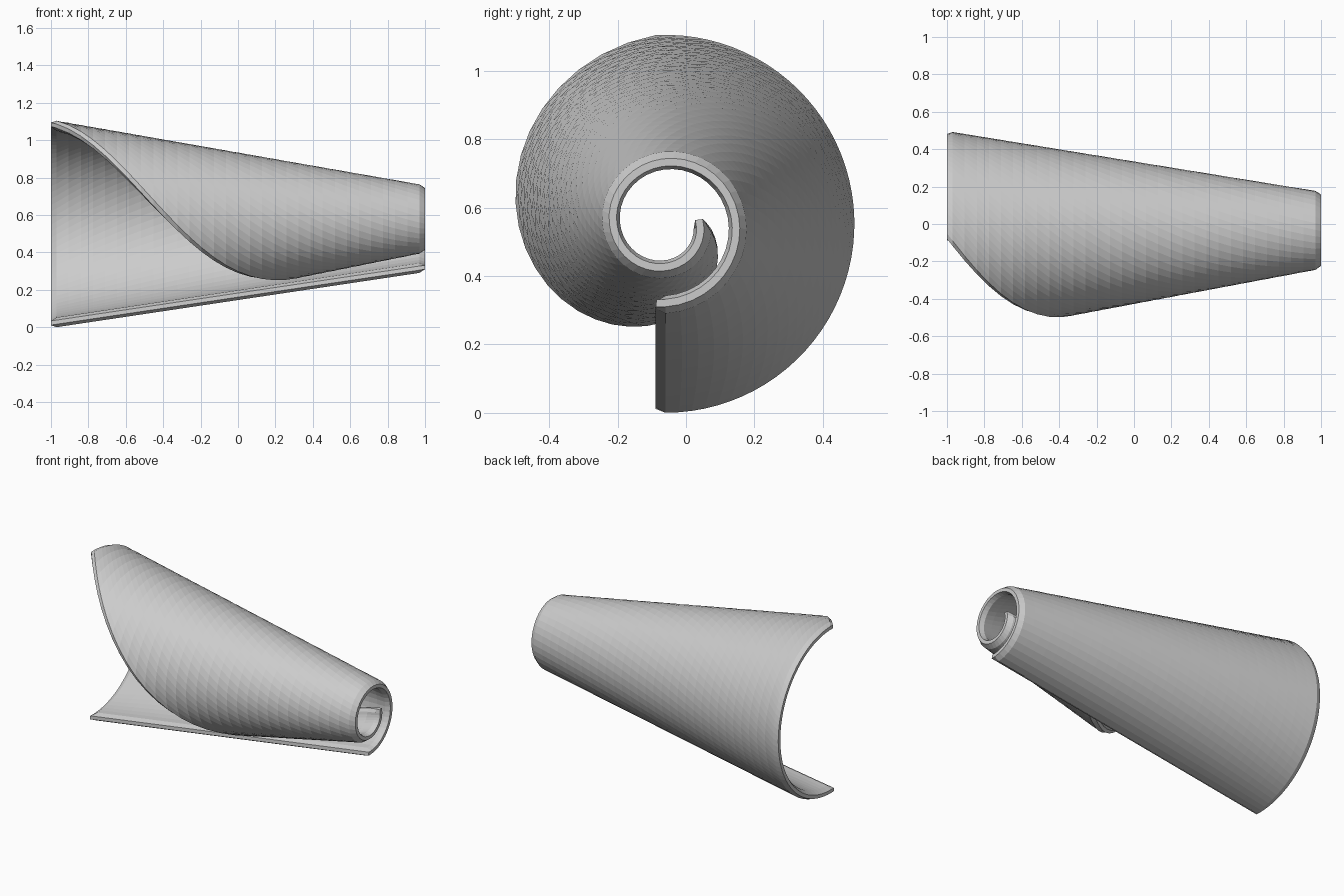
import bpy, bmesh
from math import radians, sin, cos

if "Cube" in bpy.data.objects:
    bpy.data.objects.remove(bpy.data.objects["Cube"])

CY, CZ = -0.06, 0.553       # roll axis
THICK, BEV, DROP = 0.052, 0.03, 0.015
NX, NP = 30, 46             # segments along and around


def outer_radius(x, a):
    """Cone narrowing along x, spiralling inward at the small end."""
    t = (x + 1) / 2
    small = 0.26 - 0.135 * (a + 97) / 462
    return 0.557 * (1 - t) + small * t


def angles(x):
    """Start angle, end angle and rim width, in degrees."""
    start = -90 - 1.72 / outer_radius(x, -90)
    end = 92 + 137.5 * (x + 1)
    return start, end


# Parameter rows with a narrow rim strip at each end
xs = [-1] + [-1 + BEV + (2 - 2 * BEV) * i / NX for i in range(NX + 1)] + [1]


def point(i, j, side):
    x = xs[i]
    a0, a1 = angles(x)
    w0 = 57.3 * BEV / outer_radius(x, a0)
    w1 = 57.3 * BEV / outer_radius(x, a1)
    last = NP + 2
    if j == 0:
        a = a0
    elif j == last:
        a = a1
    else:
        a = a0 + w0 + (a1 - w1 - a0 - w0) * (j - 1) / NP
    rim = i in (0, len(xs) - 1) or j in (0, last)
    r = outer_radius(x, a) - THICK / 2
    r += side * (THICK / 2 - (DROP if rim else 0))
    a = radians(a)
    return x, CY + r * cos(a), CZ + r * sin(a)


# Rolled sheet: outer skin, inner skin and rim
bm = bmesh.new()
ni, nj = len(xs), NP + 3
skins = [[[bm.verts.new(point(i, j, s)) for j in range(nj)] for i in range(ni)]
         for s in (1, -1)]
for g in skins:
    for i in range(ni - 1):
        for j in range(nj - 1):
            bm.faces.new((g[i][j], g[i + 1][j], g[i + 1][j + 1], g[i][j + 1]))
border = ([(i, 0) for i in range(ni)] + [(ni - 1, j) for j in range(1, nj)]
          + [(i, nj - 1) for i in range(ni - 2, -1, -1)]
          + [(0, j) for j in range(nj - 2, 0, -1)])
for (a, b), (c, d) in zip(border, border[1:] + border[:1]):
    bm.faces.new((skins[0][a][b], skins[0][c][d], skins[1][c][d], skins[1][a][b]))
bmesh.ops.recalc_face_normals(bm, faces=bm.faces)

mesh = bpy.data.meshes.new("rolled_sheet")
bm.to_mesh(mesh)
bm.free()
obj = bpy.data.objects.new("rolled_sheet", mesh)
bpy.context.collection.objects.link(obj)
